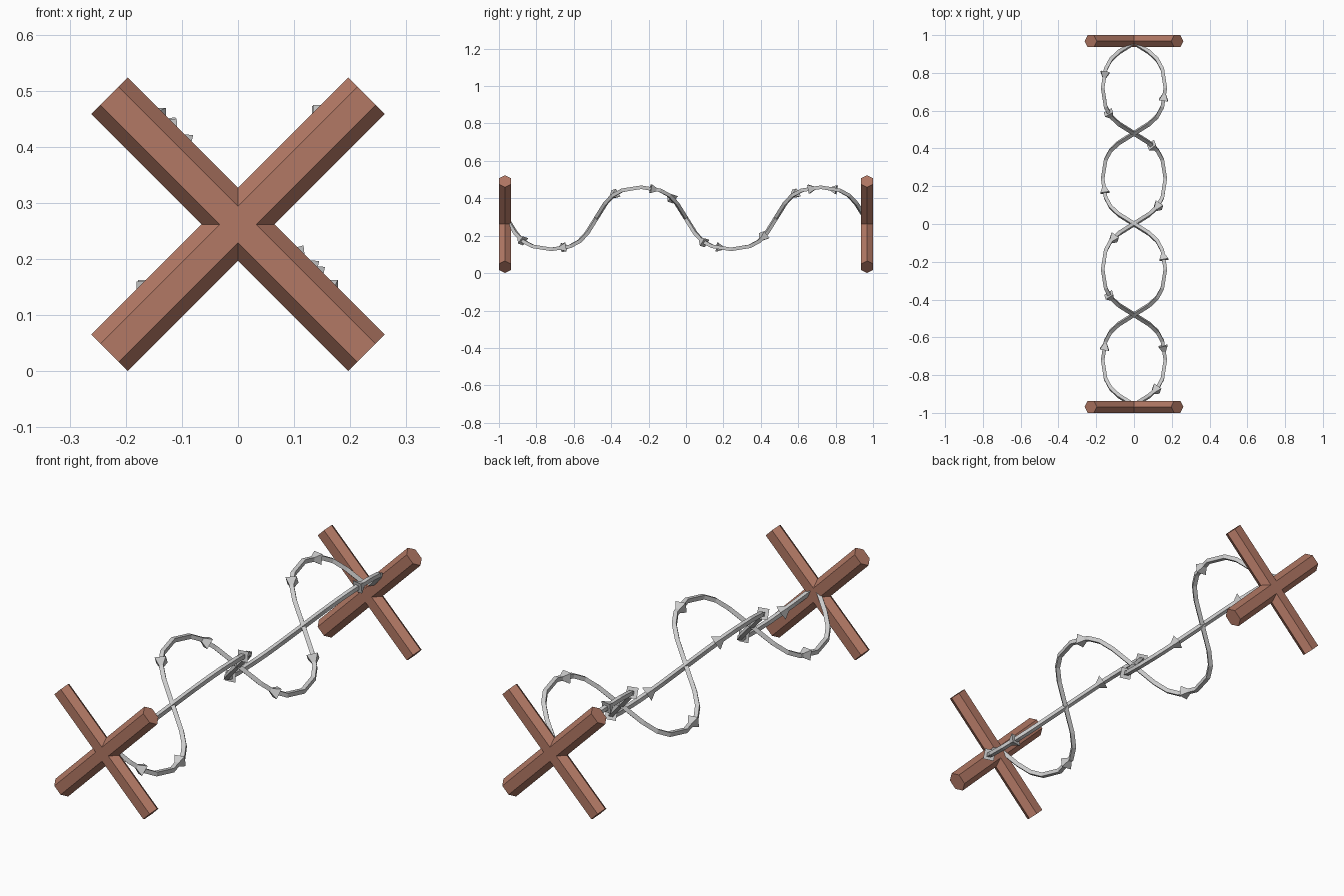
import bpy, bmesh
from mathutils import Vector

if "Cube" in bpy.data.objects:
    bpy.data.objects.remove(bpy.data.objects["Cube"])

CZ = 0.262          # centre height of the crosses
WZ = 0.293          # centre height of the wires
HALF = 0.48         # half wavelength of the wires

wood = bpy.data.materials.new("wood")
wood.diffuse_color = (0.45, 0.19, 0.13, 1)
wood.use_nodes = True
wood.node_tree.nodes["Principled BSDF"].inputs["Base Color"].default_value = wood.diffuse_color


def finish(name, bm, mat=None):
    bmesh.ops.recalc_face_normals(bm, faces=bm.faces)
    me = bpy.data.meshes.new(name)
    bm.to_mesh(me)
    bm.free()
    ob = bpy.data.objects.new(name, me)
    bpy.context.collection.objects.link(ob)
    if mat:
        me.materials.append(mat)
    return ob


def loft(bm, rings):
    """Skin a list of point rings and cap both ends."""
    loops = [[bm.verts.new(p) for p in r] for r in rings]
    n = len(loops[0])
    for a, b in zip(loops, loops[1:]):
        for i in range(n):
            j = (i + 1) % n
            bm.faces.new((a[i], a[j], b[j], b[i]))
    bm.faces.new(loops[0])
    bm.faces.new(loops[-1])


# Wooden crosses: two six-sided beams at each end
hexagon = [(0.046, 0), (0.023, 0.032), (-0.023, 0.032),
           (-0.046, 0), (-0.023, -0.032), (0.023, -0.032)]
for end, y0 in (("front", -0.968), ("back", 0.968)):
    for side, s in (("left", -1), ("right", 1)):
        along = Vector((s, 0, 1)).normalized()
        across = Vector((1, 0, -s)).normalized()
        centre = Vector((0, y0, CZ))
        bm = bmesh.new()
        loft(bm, [[centre + along * d + across * u + Vector((0, v, 0))
                   for u, v in hexagon] for d in (-0.324, 0.324)])
        finish(f"{end}_cross_beam_{side}", bm, wood)

# Wave profile shared by both wires
rise = [(0, 0), (0.05, 0.08), (0.09, 0.123), (0.14, 0.15), (0.24, 0.166)]
hump = rise + [(HALF - u, v) for u, v in rise[-2:0:-1]]
wave = []
for k in range(-2, 2):
    wave += [(k * HALF + u, v if k % 2 == 0 else -v) for u, v in hump]
wave.append((2 * HALF, 0))


def sample(y):
    for (y0, v0), (y1, v1) in zip(wave, wave[1:]):
        if y0 <= y <= y1:
            return v0 + (v1 - v0) * (y - y0) / (y1 - y0)


def make_wire(name, s, barbs, point):
    def pos(y, v):
        return Vector((s * v, y, WZ - v))

    side = Vector((1, 0, s)).normalized()      # normal of the wire's plane

    # Wire strand, four-sided and mitred
    pts = [pos(y, v) for y, v in wave]
    rings = []
    for i, p in enumerate(pts):
        t = (pts[min(i + 1, len(pts) - 1)] - pts[max(i - 1, 0)]).normalized()
        n = side.cross(t)
        rings.append([p + d * 0.0135 for d in (n, side, -n, -side)])
    bm = bmesh.new()
    loft(bm, rings)
    finish(name, bm)

    # Barbs: small four-sided spikes threaded on the strand
    bm = bmesh.new()
    for y in barbs:
        p = pos(y, sample(y))
        t = (pos(y + 0.02, sample(y + 0.02)) - pos(y - 0.02, sample(y - 0.02))).normalized()
        n = side.cross(t)
        t *= point
        base = [bm.verts.new(p - t * 0.015 + d * 0.034) for d in (n, side, -n, -side)]
        tip = bm.verts.new(p + t * 0.037)
        bm.faces.new(base)
        for i in range(4):
            bm.faces.new((base[i], base[(i + 1) % 4], tip))
    finish(name + "_barbs", bm)


make_wire("wire_a", 1, (-0.88, -0.66, -0.385, -0.08, 0.09, 0.41, 0.58, 0.79), -1)
make_wire("wire_b", -1, (-0.65, -0.175, 0.18, 0.67), 1)
